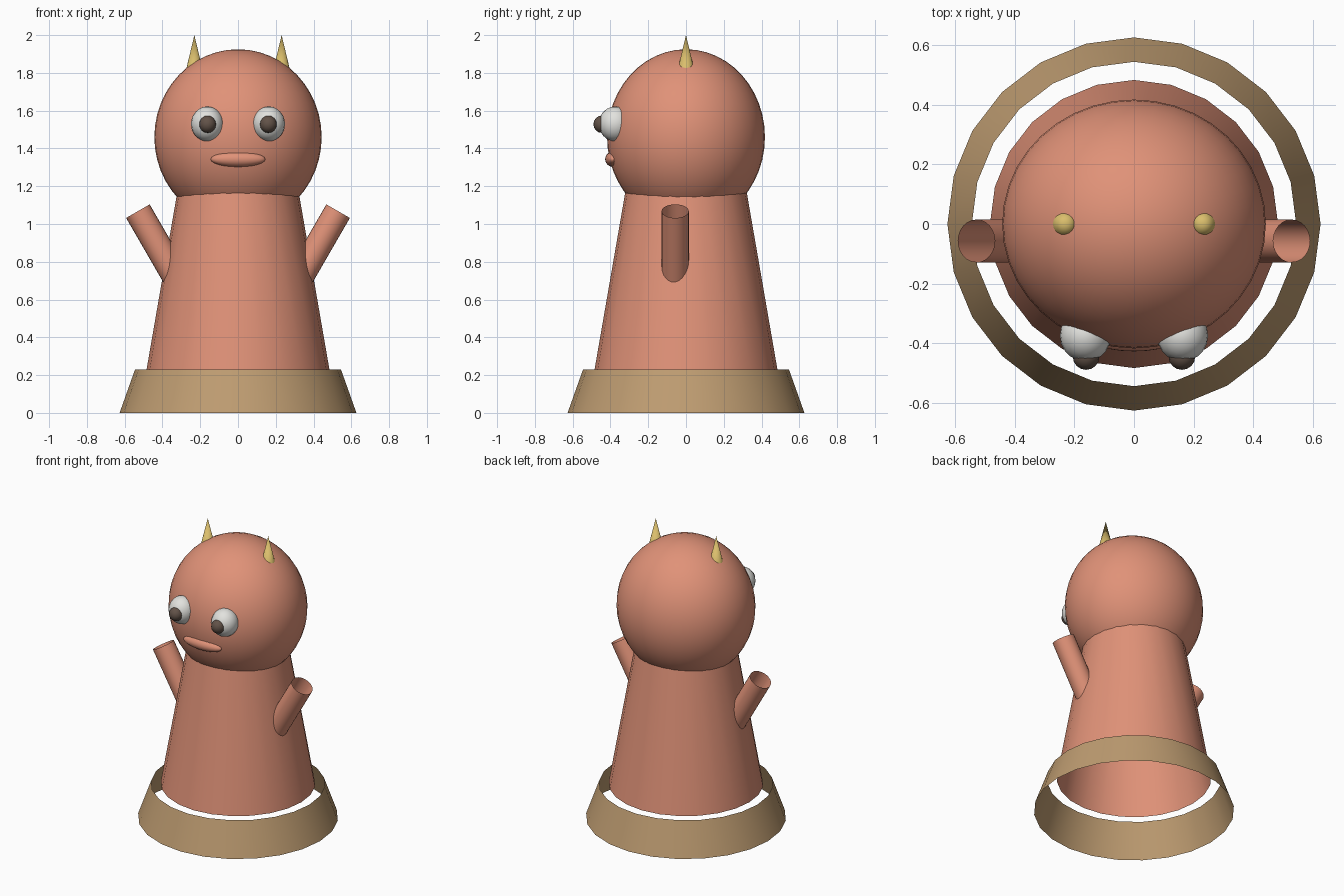
import bpy, math

if "Cube" in bpy.data.objects:
    bpy.data.objects.remove(bpy.data.objects["Cube"])


def material(name, *rgb):
    """Flat colour given as 0-255 display values."""
    m = bpy.data.materials.new(name)
    lin = [((c / 255 + 0.055) / 1.055) ** 2.4 for c in rgb]
    m.diffuse_color = (*lin, 1)
    m.use_nodes = True
    m.node_tree.nodes["Principled BSDF"].inputs["Base Color"].default_value = m.diffuse_color
    return m


SKIN = material("salmon", 224, 146, 120)
TAN = material("tan", 190, 156, 113)
GOLD = material("gold", 218, 190, 108)
WHITE = material("white", 226, 226, 222)
BROWN = material("dark_brown", 98, 82, 72)


def finish(name, mat):
    ob = bpy.context.object
    ob.name = name
    ob.data.materials.append(mat)
    bpy.ops.object.shade_smooth_by_angle(angle=math.radians(40))
    return ob


def tube(name, mat, r1, r2, depth, loc, rot=(0, 0, 0), sides=24, fill='NOTHING'):
    bpy.ops.mesh.primitive_cone_add(vertices=sides, radius1=r1, radius2=r2, depth=depth,
                                    location=loc, rotation=rot, end_fill_type=fill)
    return finish(name, mat)


def ball(name, mat, loc, radii, segments=20, rings=12):
    bpy.ops.mesh.primitive_uv_sphere_add(segments=segments, ring_count=rings,
                                         radius=1, location=loc)
    bpy.context.object.scale = radii
    return finish(name, mat)


# Open flared base ring and open tapering body
tube("base_ring", TAN, 0.627, 0.545, 0.23, (0, 0, 0.115))
tube("body", SKIN, 0.484, 0.316, 0.97, (0, 0, 0.23 + 0.485))

# Slightly flattened head with a lip
ball("head", SKIN, (0, 0, 1.46), (0.443, 0.418, 0.465), 40, 24)
ball("mouth", SKIN, (0, -0.385, 1.343), (0.145, 0.043, 0.041))

# Paired parts
for side, s in (("left", -1), ("right", 1)):
    # Open arm tube leaning outwards
    lean, length = math.radians(30), 0.48
    cx = 0.53 - math.sin(lean) * length / 2
    cz = 1.068 - math.cos(lean) * length / 2
    tube(side + "_arm", SKIN, 0.072, 0.072, length, (s * cx, -0.057, cz), (0, s * lean, 0))
    # Bulging eye with pupil
    ball(side + "_eye", WHITE, (s * 0.163, -0.375, 1.53), (0.086, 0.087, 0.092))
    ball(side + "_pupil", BROWN, (s * 0.161, -0.445, 1.528), (0.045, 0.045, 0.046), 16, 8)
    # Horn
    tube(side + "_horn", GOLD, 0.048, 0, 0.2, (s * 0.231, 0, 1.9), sides=16, fill='NGON')
